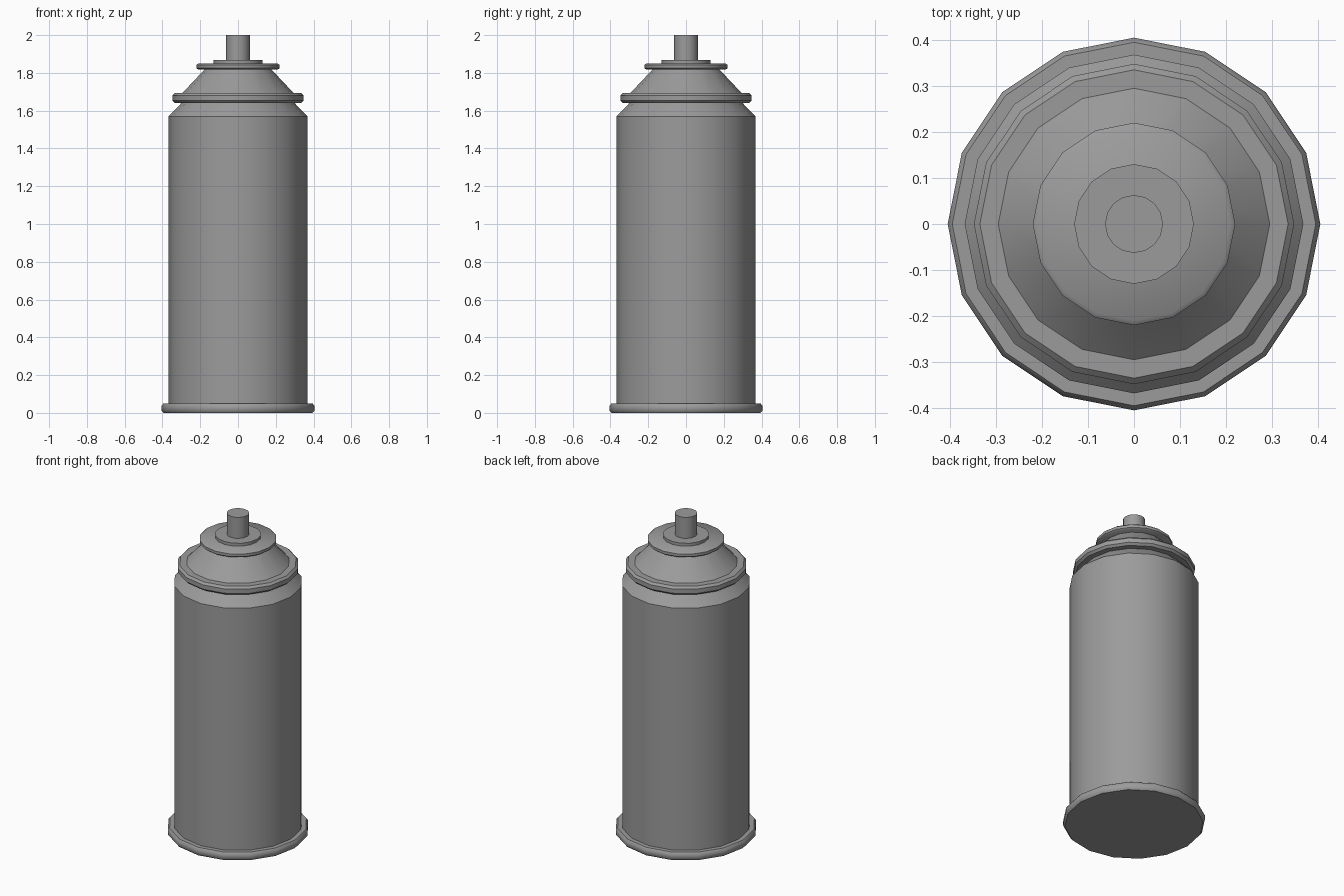
import bpy, math

SIDES = 16

cube = bpy.data.objects.get("Cube")
if cube:
    bpy.data.objects.remove(cube)

GREY = (0.33, 0.33, 0.33, 1.0)
metal = bpy.data.materials.new("grey metal")
metal.use_nodes = True
metal.diffuse_color = GREY
metal.node_tree.nodes["Principled BSDF"].inputs["Base Color"].default_value = GREY


def lathe(name, profile):
    """Revolve (radius, height) points around z and cap both ends."""
    verts, faces = [], []
    for r, z in profile:
        for i in range(SIDES):
            a = 2 * math.pi * i / SIDES
            verts.append((r * math.cos(a), r * math.sin(a), z))
    for k in range(len(profile) - 1):
        for i in range(SIDES):
            j = (i + 1) % SIDES
            a, b = k * SIDES, (k + 1) * SIDES
            faces.append((a + i, a + j, b + j, b + i))
    top = (len(profile) - 1) * SIDES
    faces.append(tuple(reversed(range(SIDES))))
    faces.append(tuple(range(top, top + SIDES)))
    mesh = bpy.data.meshes.new(name)
    mesh.from_pydata(verts, [], faces)
    mesh.materials.append(metal)
    obj = bpy.data.objects.new(name, mesh)
    bpy.context.collection.objects.link(obj)
    bpy.ops.object.select_all(action="DESELECT")
    obj.select_set(True)
    bpy.context.view_layer.objects.active = obj
    bpy.ops.object.shade_smooth_by_angle(angle=math.radians(40))
    return obj


# Flared rim at the foot of the can
lathe("base_rim", [(0.395, 0), (0.405, 0.012), (0.405, 0.037), (0.395, 0.05), (0.36, 0.05)])

# Cylinder wall with sloping shoulder
lathe("can_body", [(0.368, 0.04), (0.368, 1.57), (0.295, 1.645)])

# Rounded seam ring above the shoulder
lathe("seam_ring", [(0.295, 1.64), (0.335, 1.64), (0.348, 1.653),
                    (0.348, 1.68), (0.335, 1.693), (0.295, 1.693)])

# Conical dome
lathe("dome", [(0.31, 1.68), (0.295, 1.693), (0.175, 1.82)])

# Valve cup with chamfered edges
lathe("valve_cup", [(0.21, 1.817), (0.22, 1.825), (0.22, 1.842), (0.21, 1.85)])

# Valve collar and spray stem
lathe("valve_collar", [(0.13, 1.845), (0.13, 1.868)])
lathe("spray_stem", [(0.063, 1.86), (0.063, 2.0)])
